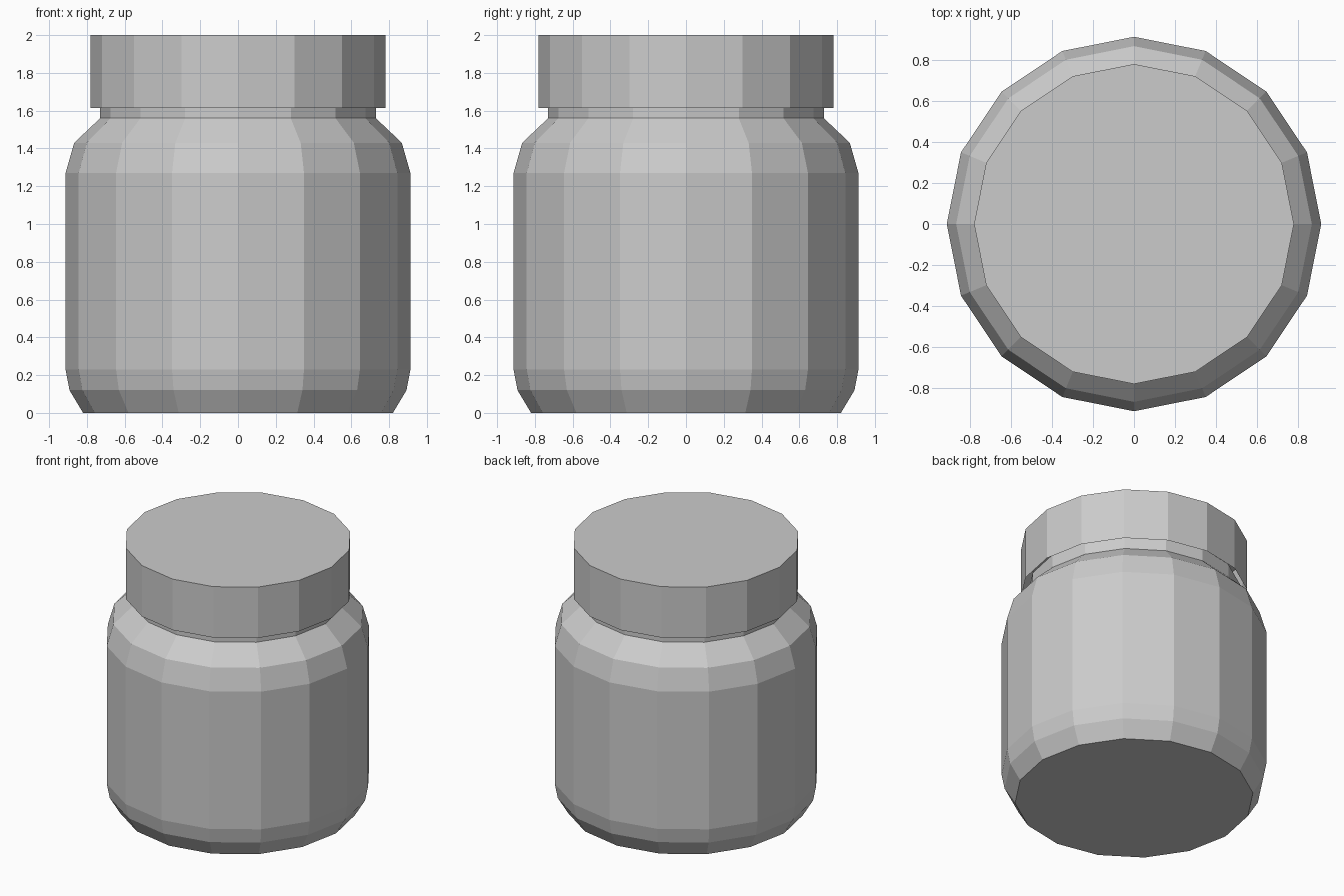
import bpy, bmesh
from math import cos, sin, pi

if "Cube" in bpy.data.objects:
    bpy.data.objects.remove(bpy.data.objects["Cube"])

SIDES = 16


def lathe(name, profile, cap_bottom=False, cap_top=False):
    """Spin (radius, height) points around z into a flat-faced part."""
    bm = bmesh.new()
    rings = [[bm.verts.new((r * cos(2 * pi * i / SIDES), r * sin(2 * pi * i / SIDES), z))
              for i in range(SIDES)] for r, z in profile]
    for low, high in zip(rings, rings[1:]):
        for i in range(SIDES):
            j = (i + 1) % SIDES
            bm.faces.new((low[i], low[j], high[j], high[i]))
    if cap_bottom:
        bm.faces.new(rings[0][::-1])
    if cap_top:
        bm.faces.new(rings[-1])
    mesh = bpy.data.meshes.new(name)
    bm.to_mesh(mesh)
    bm.free()
    obj = bpy.data.objects.new(name, mesh)
    bpy.context.collection.objects.link(obj)
    return obj


# Jar body with rounded base and shoulder
lathe("jar_body", [(0.82, 0), (0.892, 0.12), (0.913, 0.23), (0.913, 1.27),
                   (0.867, 1.43), (0.73, 1.56)], cap_bottom=True)

# Neck running up inside the lid
lathe("jar_neck", [(0.73, 1.56), (0.73, 1.66)])

# Screw lid, open underneath
lathe("lid", [(0.78, 1.615), (0.78, 2.0)], cap_top=True)
